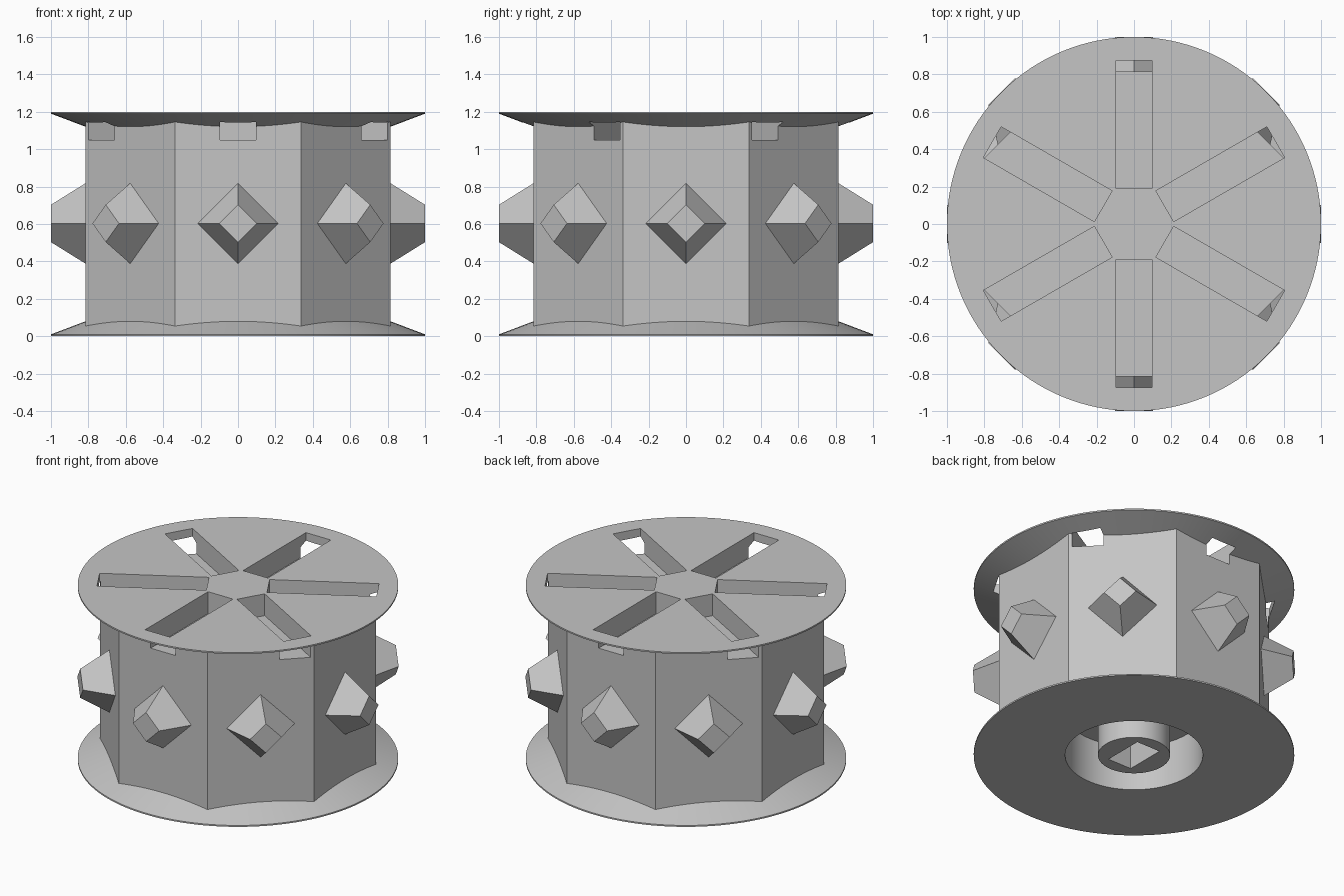
import bpy, bmesh
from math import sin, cos, pi, tan
from mathutils import Matrix

if "Cube" in bpy.data.objects:
    bpy.data.objects.remove(bpy.data.objects["Cube"])

grey = bpy.data.materials.new("plain grey")
grey.diffuse_color = (0.56, 0.56, 0.56, 1)
grey.use_nodes = True
grey.node_tree.nodes["Principled BSDF"].inputs["Base Color"].default_value = grey.diffuse_color


def make(name, loops):
    """Closed solid skinned through a list of equal-sized point rings."""
    bm = bmesh.new()
    rings = [[bm.verts.new(p) for p in ring] for ring in loops]
    n = len(rings[0])
    for a, b in zip(rings, rings[1:]):
        for i in range(n):
            j = (i + 1) % n
            bm.faces.new((a[i], a[j], b[j], b[i]))
    bm.faces.new(rings[0][::-1])
    bm.faces.new(rings[-1])
    bmesh.ops.recalc_face_normals(bm, faces=bm.faces)
    me = bpy.data.meshes.new(name)
    bm.to_mesh(me)
    bm.free()
    me.materials.append(grey)
    ob = bpy.data.objects.new(name, me)
    bpy.context.collection.objects.link(ob)
    return ob


def ring(r, z, n, start=0.0):
    return [(r * cos(start + 2 * pi * i / n), r * sin(start + 2 * pi * i / n), z) for i in range(n)]


def box(name, x0, x1, y0, y1, z0, z1):
    return make(name, [[(x0, y0, z), (x1, y0, z), (x1, y1, z), (x0, y1, z)] for z in (z0, z1)])


def boolean(target, tool, op):
    mod = target.modifiers.new("bool", 'BOOLEAN')
    mod.operation, mod.solver, mod.object = op, 'EXACT', tool
    bpy.context.view_layer.objects.active = target
    bpy.ops.object.modifier_apply(modifier=mod.name)
    bpy.data.objects.remove(tool, do_unlink=True)


# octagonal drum
A = 0.815
drum = make("drum_body", [ring(A / cos(pi / 8), z, 8, pi / 8) for z in (0.03, 1.17)])

# dished flanges, top and bottom
S = 128
top = make("top_flange", [ring(0.6, 1.039, S), ring(1, 1.19, S), ring(1, 1.2, S)])
bottom = make("bottom_flange", [ring(1, 0, S), ring(1, 0.01, S), ring(0.6, 0.161, S)])
boolean(drum, top, 'UNION')
boolean(drum, bottom, 'UNION')

# six radial slots, open through the wall under the top flange
for i in range(6):
    slot = box("slot_cutter", 0.19, 0.875, -0.095, 0.095, 1.05, 1.3)
    slot.data.transform(Matrix.Rotation(pi / 6 + i * pi / 3, 4, 'Z'))
    boolean(drum, slot, 'DIFFERENCE')

# ring groove around a central hub, underneath
groove = make("groove_cutter", [ring(0.43, -0.1, 64), ring(0.43, 0.31, 64)])
core = make("hub_core", [ring(0.225, -0.2, 64), ring(0.225, 0.5, 64)])
boolean(groove, core, 'DIFFERENCE')
boolean(drum, groove, 'DIFFERENCE')

# rectangular socket in the hub
boolean(drum, box("socket_cutter", -0.09, 0.09, -0.14, 0.14, -0.1, 0.31), 'DIFFERENCE')

# smooth round parts, sharp edges kept
bpy.ops.object.select_all(action='DESELECT')
drum.select_set(True)
bpy.context.view_layer.objects.active = drum
bpy.ops.object.shade_smooth_by_angle(angle=0.35)


# blunt diamond stud on each drum face
def diamond(h, x):
    return [(x, h, 0.603), (x, 0, 0.603 + h), (x, -h, 0.603), (x, 0, 0.603 - h)]


for i in range(8):
    stud = make("diamond_stud_%d" % (i + 1), [diamond(0.217, A - 0.003), diamond(0.1, 1.0)])
    stud.data.transform(Matrix.Rotation(i * pi / 4, 4, 'Z'))
